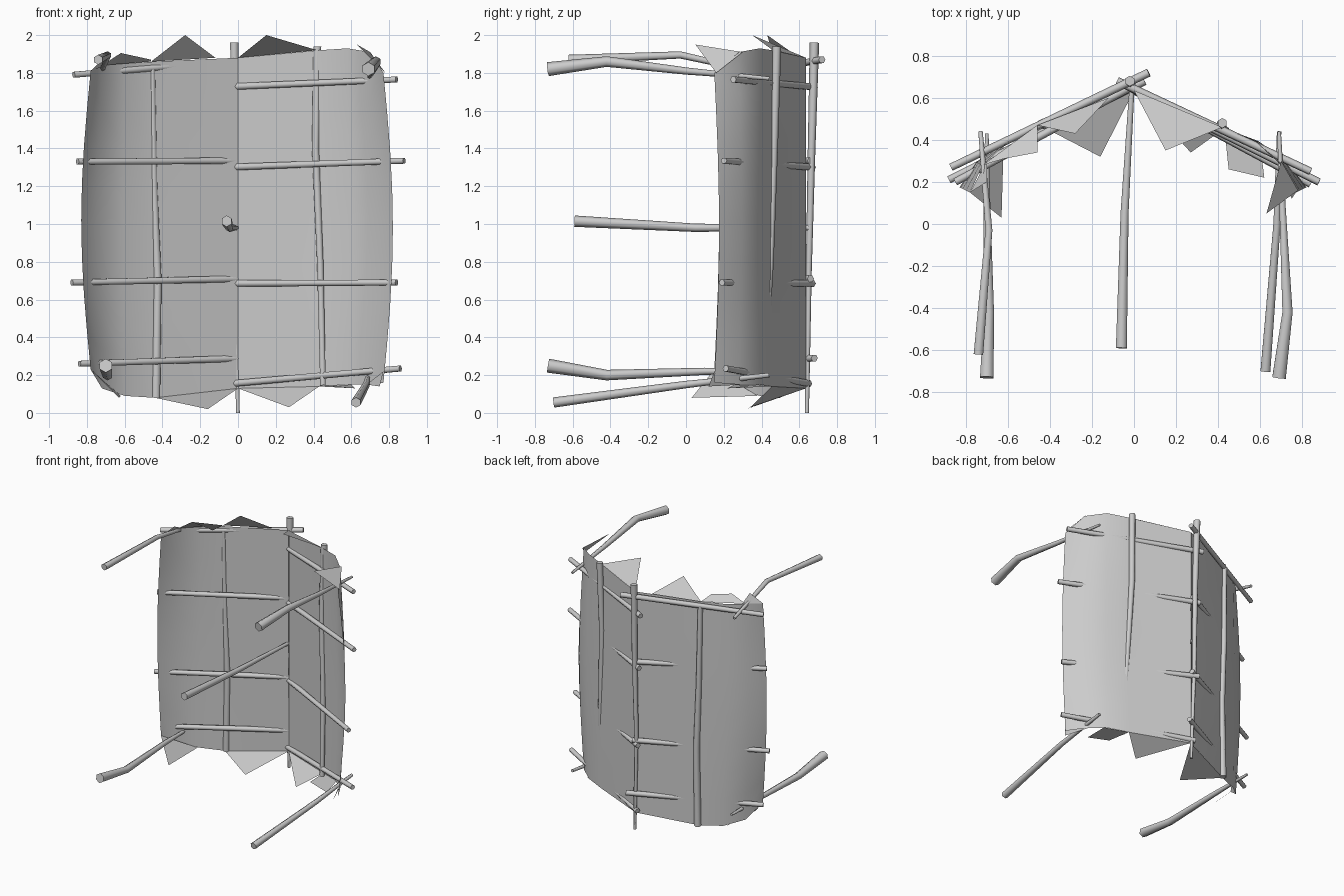
import bpy, bmesh, math
from mathutils import Vector

old = bpy.data.objects.get("Cube")
if old:
    bpy.data.objects.remove(old, do_unlink=True)

grey = bpy.data.materials.new("weathered grey")
grey.use_nodes = True
COLOUR = (0.6, 0.6, 0.6, 1)
grey.diffuse_color = COLOUR
grey.node_tree.nodes["Principled BSDF"].inputs["Base Color"].default_value = COLOUR


def finish(name, bm, angle):
    mesh = bpy.data.meshes.new(name)
    bm.to_mesh(mesh)
    bm.free()
    mesh.materials.append(grey)
    obj = bpy.data.objects.new(name, mesh)
    bpy.context.collection.objects.link(obj)
    bpy.ops.object.select_all(action='DESELECT')
    obj.select_set(True)
    bpy.context.view_layer.objects.active = obj
    bpy.ops.object.shade_smooth_by_angle(angle=math.radians(angle))
    return obj


def stick(name, path, r0, r1, sides=6):
    """Tapered branch following a bent path."""
    pts = [Vector(p) for p in path]
    bm = bmesh.new()
    rings = []
    for i, p in enumerate(pts):
        along = (pts[min(i + 1, len(pts) - 1)] - pts[max(i - 1, 0)]).normalized()
        ref = Vector((1, 0, 0)) if abs(along.x) < 0.7 else Vector((0, 0, 1))
        u = along.cross(ref).normalized()
        v = along.cross(u)
        r = r0 + (r1 - r0) * i / (len(pts) - 1)
        ring = []
        for k in range(sides):
            a = math.tau * k / sides
            ring.append(bm.verts.new(p + r * (math.cos(a) * u + math.sin(a) * v)))
        rings.append(ring)
    for a, b in zip(rings, rings[1:]):
        for k in range(sides):
            n = (k + 1) % sides
            bm.faces.new((a[k], a[n], b[n], b[k]))
    bm.faces.new(rings[0])
    bm.faces.new(rings[-1])
    bmesh.ops.recalc_face_normals(bm, faces=bm.faces)
    finish(name, bm, 65)


def sheet(name, columns, rows=8):
    """Hanging cloth panel; columns are x, y, bottom z, top z, bulge."""
    bm = bmesh.new()
    grid = []
    for x, y, low, high, bulge in columns:
        line = []
        for j in range(rows + 1):
            t = j / rows
            swell = bulge * math.sin(math.pi * t)
            line.append(bm.verts.new((x + math.copysign(swell, x), y + swell * 0.5, low + (high - low) * t)))
        grid.append(line)
    for a, b in zip(grid, grid[1:]):
        for j in range(rows):
            bm.faces.new((a[j], b[j], b[j + 1], a[j + 1]))
    bmesh.ops.recalc_face_normals(bm, faces=bm.faces)
    finish(name, bm, 40)


def flap(name, *corners):
    """Loose cloth end folded over the frame."""
    bm = bmesh.new()
    bm.faces.new([bm.verts.new(c) for c in corners])
    finish(name, bm, 30)


# Cloth wall, two panels meeting at the centre pole
sheet("right_cloth", [(-0.001, 0.635, 0.13, 1.88, 0), (-0.44, 0.465, 0.08, 1.86, 0),
                      (-0.60, 0.39, 0.09, 1.85, 0.01), (-0.72, 0.28, 0.13, 1.84, 0.03),
                      (-0.78, 0.15, 0.23, 1.81, 0.05)])
sheet("left_cloth", [(0.001, 0.635, 0.13, 1.88, 0), (0.43, 0.455, 0.14, 1.92, 0),
                     (0.58, 0.39, 0.15, 1.93, 0.01), (0.70, 0.28, 0.15, 1.91, 0.03),
                     (0.77, 0.15, 0.16, 1.80, 0.05)])

# Loose folded flaps along the top and bottom edges
flap("top_flap_right", (-0.46, 0.47, 1.86), (-0.28, 0.43, 2.0), (-0.12, 0.6, 1.88))
flap("top_flap_left", (0, 0.635, 1.88), (0.15, 0.35, 2.0), (0.42, 0.46, 1.92))
flap("bottom_flap_right", (-0.44, 0.465, 0.08), (-0.16, 0.32, 0.02), (0, 0.635, 0.13))
flap("bottom_flap_left", (0, 0.635, 0.13), (0.27, 0.34, 0.03), (0.43, 0.455, 0.14))
flap("top_outer_flap_right", (-0.72, 0.28, 1.84), (-0.62, 0.31, 1.905),
     (-0.46, 0.34, 1.87), (-0.46, 0.47, 1.86))
flap("bottom_outer_flap_left", (0.43, 0.455, 0.14), (0.45, 0.26, 0.15),
     (0.62, 0.22, 0.13), (0.60, 0.38, 0.15))
flap("top_corner_flap_left", (0.70, 0.30, 1.91), (0.63, 0.05, 1.95), (0.78, 0.16, 1.8))
flap("top_corner_flap_right", (-0.70, 0.30, 1.84), (-0.70, 0.2, 1.89), (-0.78, 0.15, 1.81))
flap("bottom_corner_flap_right", (-0.78, 0.15, 0.23), (-0.63, 0.03, 0.08), (-0.62, 0.38, 0.09))
flap("bottom_corner_flap_left", (0.68, 0.30, 0.15), (0.75, 0.12, 0.14), (0.77, 0.15, 0.22))

# Upright poles
stick("centre_pole", [(-0.02, 0.68, 1.96), (-0.015, 0.665, 1.4), (-0.02, 0.65, 0.75),
                      (0, 0.64, 0)], 0.025, 0.011)
stick("right_pole", [(-0.455, 0.47, 1.83), (-0.445, 0.475, 1.2), (-0.425, 0.475, 0.7),
                     (-0.435, 0.475, 0.08)], 0.018, 0.026)
stick("left_pole", [(0.42, 0.48, 1.94), (0.41, 0.465, 1.4), (0.435, 0.445, 0.8),
                    (0.45, 0.41, 0.14)], 0.024, 0.017)

# Cross rails, from outer end to the ridge
RAILS = [
    ("right_rail", -0.87, 0.27, 1.79, 0.07, 0.72, 1.87),
    ("right_rail", -0.85, 0.20, 1.33, 0.0, 0.66, 1.335),
    ("right_rail", -0.88, 0.21, 0.69, 0.01, 0.66, 0.71),
    ("right_rail", -0.84, 0.23, 0.26, 0.05, 0.68, 0.29),
    ("left_rail", 0.84, 0.25, 1.765, -0.08, 0.68, 1.725),
    ("left_rail", 0.88, 0.20, 1.335, -0.06, 0.67, 1.30),
    ("left_rail", 0.84, 0.19, 0.69, -0.05, 0.67, 0.685),
    ("left_rail", 0.86, 0.21, 0.235, -0.03, 0.65, 0.155),
]
for name, *ends in RAILS:
    stick(name, [ends[:3], ends[3:]], 0.018, 0.02)

# Props reaching forward from the wall
stick("upper_right_prop", [(-0.74, -0.62, 1.87), (-0.69, -0.03, 1.895),
                           (-0.73, 0.44, 1.79)], 0.026, 0.012)
stick("lower_right_prop", [(-0.70, -0.73, 0.25), (-0.69, -0.42, 0.2), (-0.70, 0.1, 0.22),
                           (-0.70, 0.43, 0.22)], 0.037, 0.01)
stick("upper_left_prop", [(0.69, -0.73, 1.82), (0.73, -0.42, 1.86), (0.71, 0, 1.81),
                          (0.69, 0.44, 1.77)], 0.037, 0.01)
stick("lower_left_prop", [(0.625, -0.70, 0.055), (0.68, 0.0, 0.15),
                          (0.69, 0.44, 0.2)], 0.027, 0.012)
stick("centre_prop", [(-0.06, -0.59, 1.015), (-0.045, 0.05, 0.98),
                      (-0.01, 0.65, 0.98)], 0.03, 0.014)
